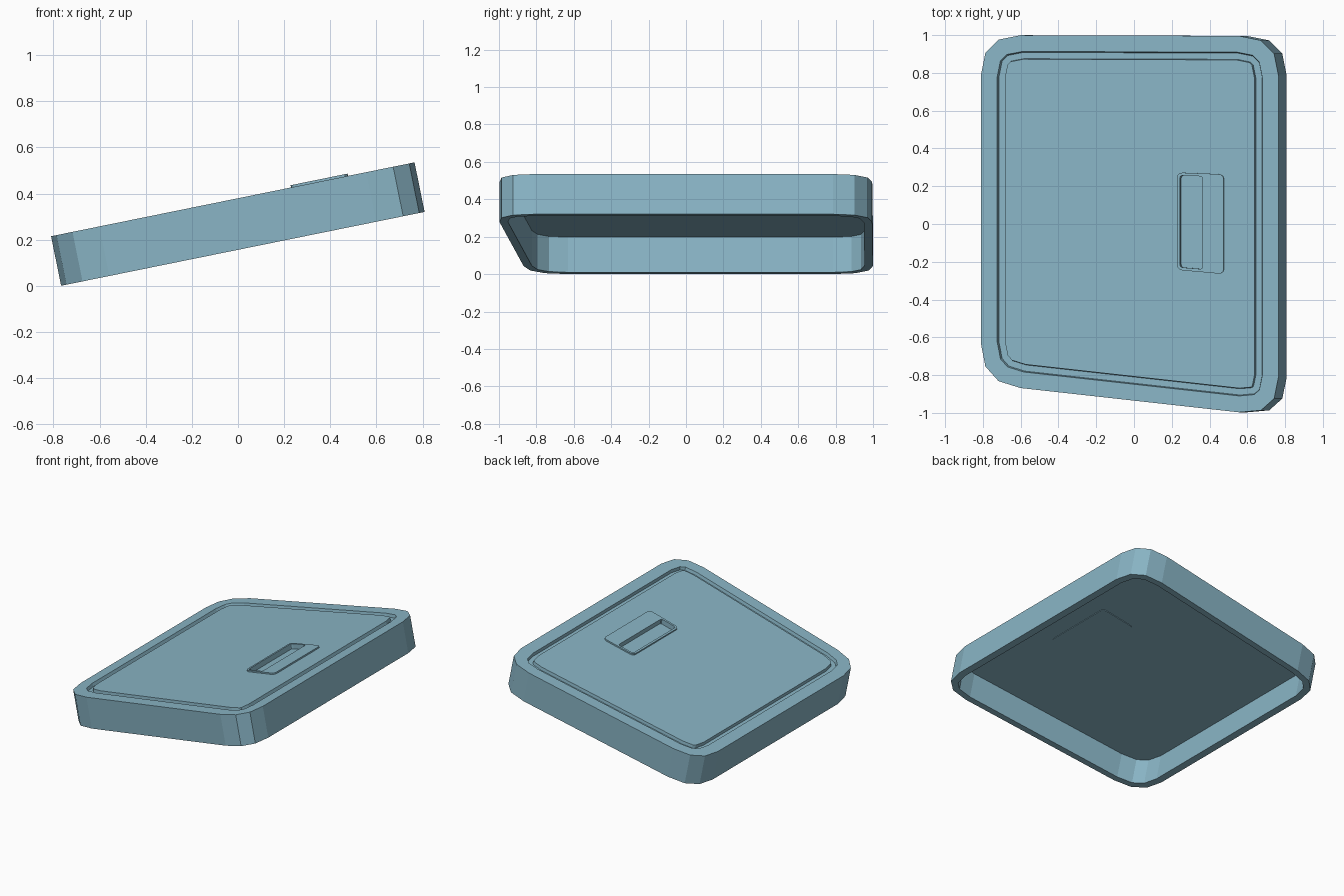
import bpy, bmesh, math
from mathutils import Vector

if "Cube" in bpy.data.objects:
    bpy.data.objects.remove(bpy.data.objects["Cube"])

SLOPE = 0.2032
ANG = math.atan(SLOPE)


def place(x, y, n):
    """Plan point (x, y) on the tilted top plane, moved n along its normal."""
    return Vector((x - n * math.sin(ANG), y,
                   0.215 + (x + 0.81) * SLOPE + n * math.cos(ANG)))


def rounded(corners, r, seg=3):
    """Polygon with each corner replaced by a short faceted curve."""
    pts, k = [], len(corners)
    for i in range(k):
        c = Vector(corners[i])
        a = c + (Vector(corners[i - 1]) - c).normalized() * r
        b = c + (Vector(corners[(i + 1) % k]) - c).normalized() * r
        for s in range(seg + 1):
            t = s / seg
            pts.append(a * (1 - t) ** 2 + c * 2 * t * (1 - t) + b * t * t)
    return pts


def inset(pts, d):
    """Mitred inward offset of a clockwise outline."""
    out, k = [], len(pts)
    for i in range(k):
        e1 = (pts[i] - pts[i - 1]).normalized()
        e2 = (pts[(i + 1) % k] - pts[i]).normalized()
        n1, n2 = Vector((e1.y, -e1.x)), Vector((e2.y, -e2.x))
        out.append(pts[i] + (n1 + n2) * (d / (1 + n1.dot(n2))))
    return out


def loft(name, outline, levels):
    """Solid from rings of (inset, height), capped at both ends."""
    bm = bmesh.new()
    rings = [[bm.verts.new(place(p.x, p.y, n)) for p in inset(outline, d)]
             for d, n in levels]
    for a, b in zip(rings, rings[1:]):
        for i in range(len(a)):
            j = (i + 1) % len(a)
            bm.faces.new((a[i], a[j], b[j], b[i]))
    bm.faces.new(rings[0])
    bm.faces.new(rings[-1])
    bmesh.ops.recalc_face_normals(bm, faces=bm.faces)
    me = bpy.data.meshes.new(name)
    bm.to_mesh(me)
    bm.free()
    ob = bpy.data.objects.new(name, me)
    bpy.context.collection.objects.link(ob)
    return ob


def boolean(ob, other, op):
    m = ob.modifiers.new(op.lower(), 'BOOLEAN')
    m.object, m.operation, m.solver = other, op, 'EXACT'
    other.hide_render = True
    other.hide_set(True)


# Hollow door shell with a groove around the top panel
door = rounded([(-0.81, 1.0), (0.765, 0.995), (0.765, -1.02), (-0.81, -0.845)], 0.21)
shell = loft("door_shell", door, [
    (0.127, 0), (0.124, -0.022), (0.091, -0.022), (0.086, 0),
    (0, 0), (0, -0.219), (0.045, -0.219), (0.045, -0.027)])

# Raised handle plate
plate = rounded([(0.23, 0.273), (0.477, 0.263), (0.477, -0.265), (0.23, -0.243)], 0.03)
handle_plate = loft("handle_plate", plate, [(0, 0.01), (0, -0.032)])

# Finger pocket cut into the plate
pocket = rounded([(0.245, 0.257), (0.365, 0.252), (0.365, -0.239), (0.245, -0.229)], 0.015)
pocket_cutter = loft("pocket_cutter", pocket, [(0, 0.05), (0, -0.027 + 0.002)])

boolean(shell, handle_plate, 'UNION')
boolean(shell, pocket_cutter, 'DIFFERENCE')

# Apply the cuts and drop the helpers
bpy.context.view_layer.objects.active = shell
shell.select_set(True)
for m in list(shell.modifiers):
    bpy.ops.object.modifier_apply(modifier=m.name)
for h in (handle_plate, pocket_cutter):
    bpy.data.objects.remove(h)

# Blue paint
paint = bpy.data.materials.new("blue_paint")
paint.diffuse_color = (0.25, 0.46, 0.56, 1)
paint.use_nodes = True
paint.node_tree.nodes["Principled BSDF"].inputs["Base Color"].default_value = paint.diffuse_color
shell.data.materials.clear()
shell.data.materials.append(paint)
